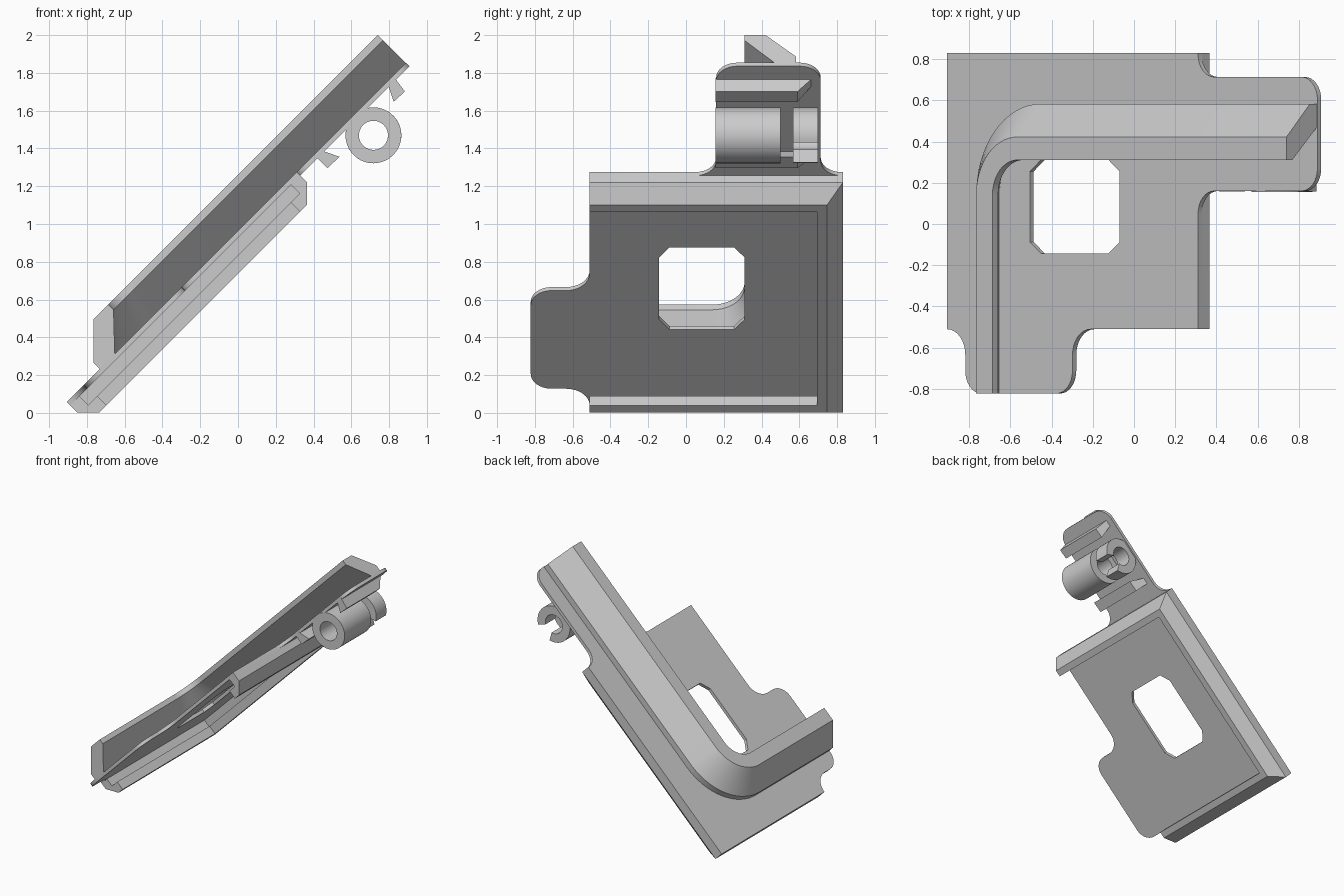
import bpy, bmesh
from math import sin, cos, radians, sqrt
from mathutils import Vector

cube = bpy.data.objects.get("Cube")
if cube:
    bpy.data.objects.remove(cube, do_unlink=True)

grey = bpy.data.materials.new("matte_grey")
grey.use_nodes = True
grey.diffuse_color = (0.6, 0.6, 0.6, 1)
bsdf = next(n for n in grey.node_tree.nodes if n.type == 'BSDF_PRINCIPLED')
bsdf.inputs["Base Color"].default_value = (0.6, 0.6, 0.6, 1)

# Plate levels, measured along the plate normal
TOP, UNDER, RIDGE = 0.682, 0.656, 0.891


def tilt(u, v, n):
    """Slope distance, depth and normal height to a point on the 45 degree incline."""
    return Vector(((u - n) / sqrt(2), v, (u + n) / sqrt(2)))


def finish(name, bm, smooth=True):
    bmesh.ops.recalc_face_normals(bm, faces=bm.faces)
    mesh = bpy.data.meshes.new(name)
    bm.to_mesh(mesh)
    bm.free()
    mesh.materials.append(grey)
    obj = bpy.data.objects.new(name, mesh)
    bpy.context.collection.objects.link(obj)
    if smooth:
        bpy.ops.object.select_all(action='DESELECT')
        obj.select_set(True)
        bpy.context.view_layer.objects.active = obj
        bpy.ops.object.shade_smooth_by_angle(angle=radians(30))
    return obj


def loft(name, rings, closed=False, smooth=True):
    """Skin a row of matching closed sections, capped unless it loops."""
    bm = bmesh.new()
    rows = [[bm.verts.new(tilt(*p)) for p in ring] for ring in rings]
    pairs = list(zip(rows, rows[1:]))
    if closed:
        pairs.append((rows[-1], rows[0]))
    else:
        bm.faces.new(rows[0])
        bm.faces.new(rows[-1])
    for a, b in pairs:
        for i in range(len(a)):
            j = (i + 1) % len(a)
            bm.faces.new((a[i], a[j], b[j], b[i]))
    return finish(name, bm, smooth)


def arc(cu, cv, r, start, end, steps=8):
    angles = [radians(start + (end - start) * i / steps) for i in range(steps + 1)]
    return [(cu + r * cos(a), cv + r * sin(a)) for a in angles]


# Base plate with a tab, an arm and a cut-cornered window
u0, u1, v0, v1 = -0.60, 1.121, -0.51, 0.83
tab_lo, tab_hi, tab_end = -0.475, 0.26, -0.822
arm_lo, arm_hi, arm_end = 0.16, 0.713, 1.94
r = 0.11
outline = [(u0, v1), (u0, v0)]
outline += arc(tab_lo - 0.125, v0 - 0.125, 0.125, 90, 0)
outline += arc(tab_lo + r, tab_end + r, r, 180, 270)
outline += arc(tab_hi - r, tab_end + r, r, 270, 360)
outline += arc(tab_hi + 0.125, v0 - 0.125, 0.125, 180, 90)
outline += [(u1, v0)]
outline += arc(u1 + r, arm_lo - r, r, 180, 90)
outline += arc(arm_end - r, arm_lo + r, r, -90, 0)
outline += arc(arm_end - r, arm_hi - r, r, 0, 90)
outline += arc(u1 + r, arm_hi + r, r, 270, 180)
outline += [(u1, v1)]
w0, w1, h0, h1, cu, cv = -0.032, 0.583, -0.142, 0.31, 0.075, 0.055
window = [(w0 + cu, h0), (w1 - cu, h0), (w1, h0 + cv), (w1, h1 - cv),
          (w1 - cu, h1), (w0 + cu, h1), (w0, h1 - cv), (w0, h0 + cv)]

bm = bmesh.new()
edges = []
for loop in (outline, window):
    verts = []
    for p in loop:
        co = tilt(*p, UNDER)
        if not verts or (verts[-1].co - co).length > 1e-4:
            verts.append(bm.verts.new(co))
    edges += [bm.edges.new((verts[i - 1], verts[i])) for i in range(len(verts))]
bmesh.ops.triangle_fill(bm, edges=edges, use_beauty=True)
lifted = bmesh.ops.extrude_face_region(bm, geom=bm.faces[:])["geom"]
bmesh.ops.translate(bm, verts=[g for g in lifted if isinstance(g, bmesh.types.BMVert)],
                    vec=tilt(0, 0, TOP - UNDER))
finish("base_plate", bm)

# Undercut channel rim round three sides of the underside: (inset, height)
rim = [(0, UNDER), (0, 0.603), (0.083, 0.52), (0.136, 0.52),
       (0.136, 0.59), (0.069, 0.59), (0.069, UNDER)]
loft("channel_rim", [
    [(u1 - d, v0, n) for d, n in rim],
    [(u1 - d, v1 - d, n) for d, n in rim],
    [(u0 + d, v1 - d, n) for d, n in rim],
    [(u0 + d, v0, n) for d, n in rim]], smooth=False)

# Overhanging ridge that bends round the window: (offset from inner edge, height)
ridge = [(0, RIDGE), (0.112, RIDGE), (0.273, 0.73), (0.273, TOP - 0.01),
         (0.17, TOP - 0.01), (0, 0.852)]
bend = 0.17
inner_u, inner_v = -0.08, 0.31
rings = [[(inner_u - d, tab_end, n) for d, n in ridge]]
for i in range(17):
    a = radians(180 - 90 * i / 16)
    rings.append([(inner_u + bend + (bend + d) * cos(a),
                   inner_v - bend + (bend + d) * sin(a), n) for d, n in ridge])
rings.append([(1.937, inner_v + d, n) for d, n in ridge])
loft("guide_ridge", rings)


# Hinge barrel and open clip under the arm
def barrel(name, va, vb, start, sweep, steps, closed):
    bu, bn, outer, hole = 1.546, 0.532, 0.148, 0.077
    rows = []
    for i in range(steps if closed else steps + 1):
        a = radians(start + sweep * i / steps)
        rows.append([(bu + q * cos(a), v, bn + q * sin(a))
                     for q, v in ((hole, va), (outer, va), (outer, vb), (hole, vb))])
    loft(name, rows, closed)


barrel("hinge_barrel", 0.155, 0.50, 0, 360, 40, True)
barrel("hinge_clip", 0.567, 0.70, -60, 300, 32, False)

# Flared stop fins either side of the hinge
for name, base, tip in (("outer_fin", (1.79, 1.84), (1.747, 1.828)),
                        ("inner_fin", (1.25, 1.297), (1.25, 1.339))):
    loft(name, [
        [(base[0], 0.157, UNDER + 0.01), (base[1], 0.157, UNDER + 0.01),
         (tip[1], 0.157, 0.578), (tip[0], 0.157, 0.582)],
        [(base[0], 0.67, UNDER + 0.01), (base[1], 0.67, UNDER + 0.01),
         (tip[1], 0.59, 0.578), (tip[0], 0.59, 0.582)]], smooth=False)
